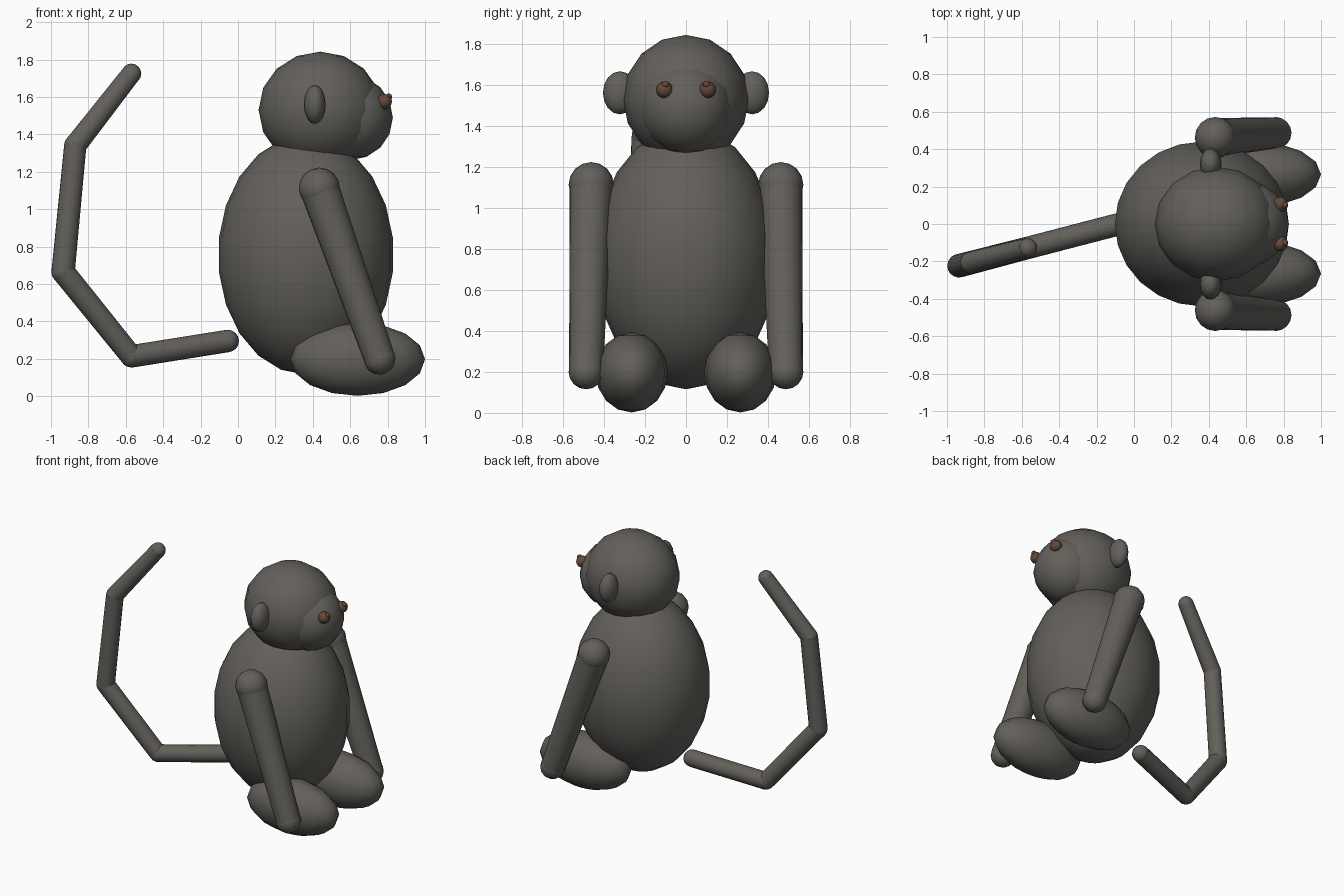
import bpy
from mathutils import Vector

cube = bpy.data.objects.get("Cube")
if cube:
    bpy.data.objects.remove(cube, do_unlink=True)


def material(name, rgb):
    m = bpy.data.materials.new(name)
    m.use_nodes = True
    color = (*rgb, 1.0)
    m.diffuse_color = color
    m.node_tree.nodes["Principled BSDF"].inputs["Base Color"].default_value = color
    return m


fur = material("grey_fur", (0.125, 0.117, 0.105))
brown = material("eye_brown", (0.13, 0.065, 0.04))


def finish(name, mat, angle=1.0):
    obj = bpy.context.object
    obj.name = name
    obj.data.materials.append(mat)
    bpy.ops.object.shade_smooth_by_angle(angle=angle)
    return obj


def ellipsoid(name, loc, radii, mat=fur, segments=16, rings=8):
    bpy.ops.mesh.primitive_uv_sphere_add(segments=segments, ring_count=rings, radius=1, location=loc)
    bpy.context.object.scale = radii
    bpy.ops.object.transform_apply(location=False, rotation=False, scale=True)
    return finish(name, mat)


def ball(name, loc, r, mat=fur):
    return ellipsoid(name, loc, (r, r, r), mat)


def limb(name, start, end, r_start, r_end):
    a, b = Vector(start), Vector(end)
    bpy.ops.mesh.primitive_cone_add(vertices=16, radius1=r_start, radius2=r_end,
                                    depth=(b - a).length, location=(a + b) / 2)
    bpy.context.object.rotation_euler = (b - a).to_track_quat('Z', 'Y').to_euler()
    return finish(name, fur)


# Torso, head and muzzle; the animal looks along +x
ellipsoid("body", (0.363, 0, 0.755), (0.47, 0.445, 0.64), segments=24, rings=11)
ellipsoid("head", (0.44, 0, 1.53), (0.33, 0.307, 0.312))
ball("muzzle", (0.6, 0, 1.49), 0.228)

# Paired parts
for side, s in (("left", 1), ("right", -1)):
    ellipsoid(side + "_ear", (0.41, s * 0.322, 1.56), (0.058, 0.083, 0.105))
    ball(side + "_eye", (0.782, s * 0.105, 1.575), 0.041, brown)
    ball(side + "_eye_glint", (0.806, s * 0.1, 1.6), 0.018, brown)
    shoulder, hand = (0.435, s * 0.462, 1.112), (0.757, s * 0.487, 0.2)
    ball(side + "_shoulder", shoulder, 0.11)
    limb(side + "_arm", shoulder, hand, 0.105, 0.083)
    ball(side + "_hand", hand, 0.085)
    ellipsoid(side + "_leg", (0.64, s * 0.265, 0.197), (0.36, 0.176, 0.195))

# Tail: straight links with round joints, swept slightly to one side
path = [(-0.055, 0.295), (-0.57, 0.213), (-0.935, 0.665), (-0.87, 1.34), (-0.57, 1.725)]
joints = [(x, 0.02 + 0.26 * x, z) for x, z in path]
radii = [0.06, 0.06, 0.063, 0.06, 0.053]
for i, (p, r) in enumerate(zip(joints, radii)):
    ball(f"tail_joint_{i + 1}", p, r)
    if i:
        limb(f"tail_link_{i}", joints[i - 1], p, radii[i - 1], r)
